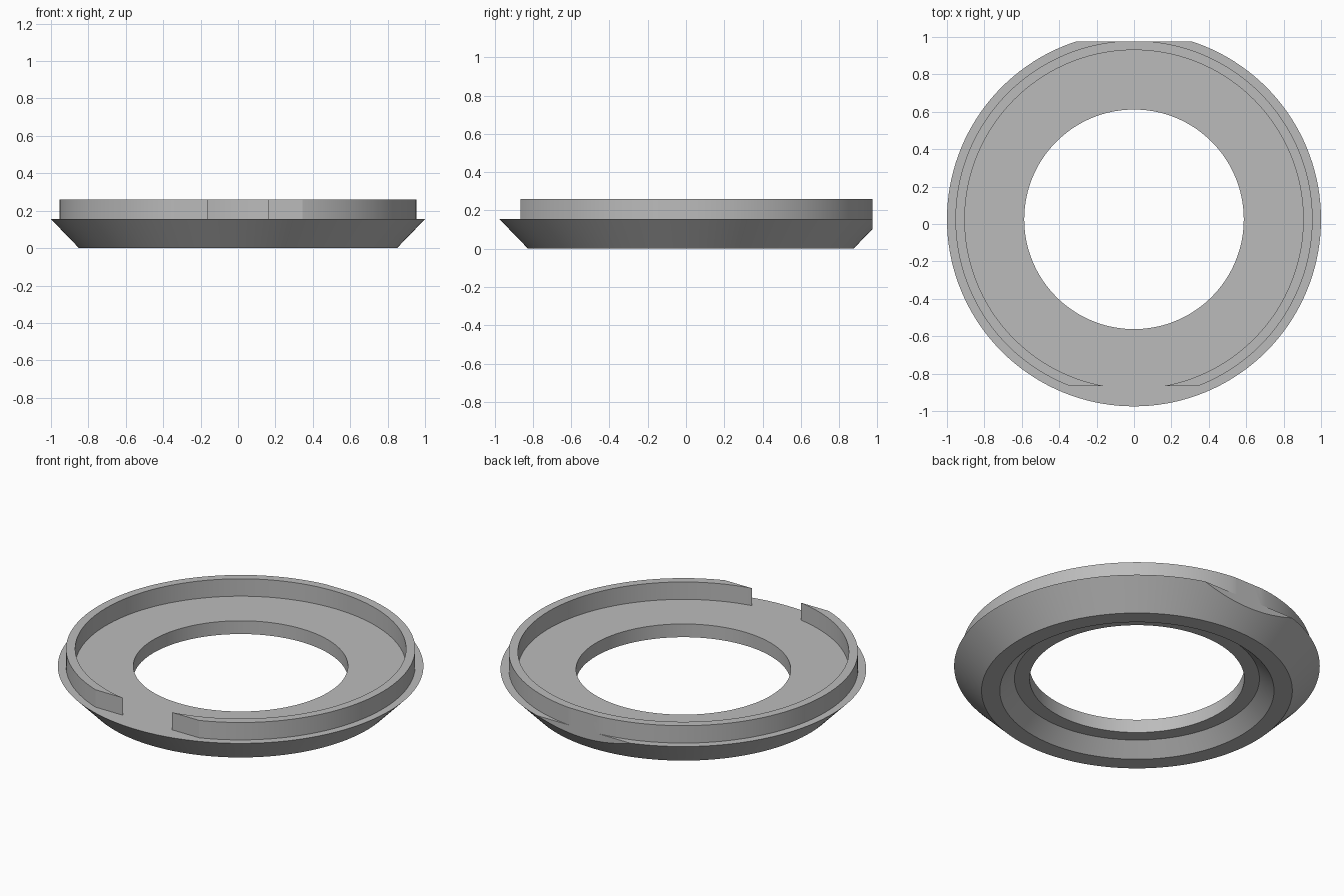
import bpy, bmesh
from math import radians, tau

if "Cube" in bpy.data.objects:
    bpy.data.objects.remove(bpy.data.objects["Cube"])

SEGMENTS = 144
CENTRE_Y = 0.025     # the flat at the back shifts the circle's centre
BACK_FLAT = 0.975
GAP_FLAT = -0.865
DECK = 0.155         # height of the flat top of the body

grey = bpy.data.materials.new("plain grey")
grey.use_nodes = True
colour = (0.5, 0.5, 0.5, 1)
grey.diffuse_color = colour
grey.node_tree.nodes["Principled BSDF"].inputs["Base Color"].default_value = colour


def lathe(profile):
    """Spin a closed (radius, height) profile into a ring."""
    bm = bmesh.new()
    verts = [bm.verts.new((r, 0, z)) for r, z in profile]
    edges = [bm.edges.new((v, verts[i - 1])) for i, v in enumerate(verts)]
    bmesh.ops.spin(bm, geom=verts + edges, cent=(0, 0, 0), axis=(0, 0, 1),
                   angle=tau, steps=SEGMENTS, use_merge=True)
    bmesh.ops.remove_doubles(bm, verts=bm.verts[:], dist=1e-5)
    bmesh.ops.translate(bm, verts=bm.verts[:], vec=(0, CENTRE_Y, 0))
    return bm


def slice_off(bm, y, side):
    """Remove everything beyond y on the given side and cap the cut."""
    geom = bm.verts[:] + bm.edges[:] + bm.faces[:]
    bmesh.ops.bisect_plane(bm, geom=geom, dist=1e-6, plane_co=(0, y, 0),
                           plane_no=(0, side, 0), clear_outer=True)
    rim = [e for e in bm.edges if e.is_boundary]
    bmesh.ops.holes_fill(bm, edges=rim, sides=0)


def finish(bm, name):
    bmesh.ops.recalc_face_normals(bm, faces=bm.faces[:])
    mesh = bpy.data.meshes.new(name)
    bm.to_mesh(mesh)
    bm.free()
    mesh.materials.append(grey)
    obj = bpy.data.objects.new(name, mesh)
    bpy.context.collection.objects.link(obj)
    bpy.ops.object.select_all(action="DESELECT")
    obj.select_set(True)
    bpy.context.view_layer.objects.active = obj
    bpy.ops.object.shade_smooth_by_angle(angle=radians(15))


# Base ring: bevelled outside, recessed underneath, flat at the back
body = lathe([(0.587, DECK), (1.0, DECK), (0.85, 0), (0.75, 0),
              (0.67, 0.075), (0.587, 0.075)])
slice_off(body, BACK_FLAT, 1)
finish(body, "base_ring")

# Raised lip: open at the front, trimmed at the back, no hidden underside
lip = lathe([(0.905, DECK), (0.955, DECK), (0.955, 0.26), (0.905, 0.26)])
slice_off(lip, BACK_FLAT, 1)
slice_off(lip, GAP_FLAT, -1)
bmesh.ops.recalc_face_normals(lip, faces=lip.faces[:])
under = [f for f in lip.faces if f.normal.z < -0.9]
bmesh.ops.delete(lip, geom=under, context="FACES")
finish(lip, "raised_lip")
